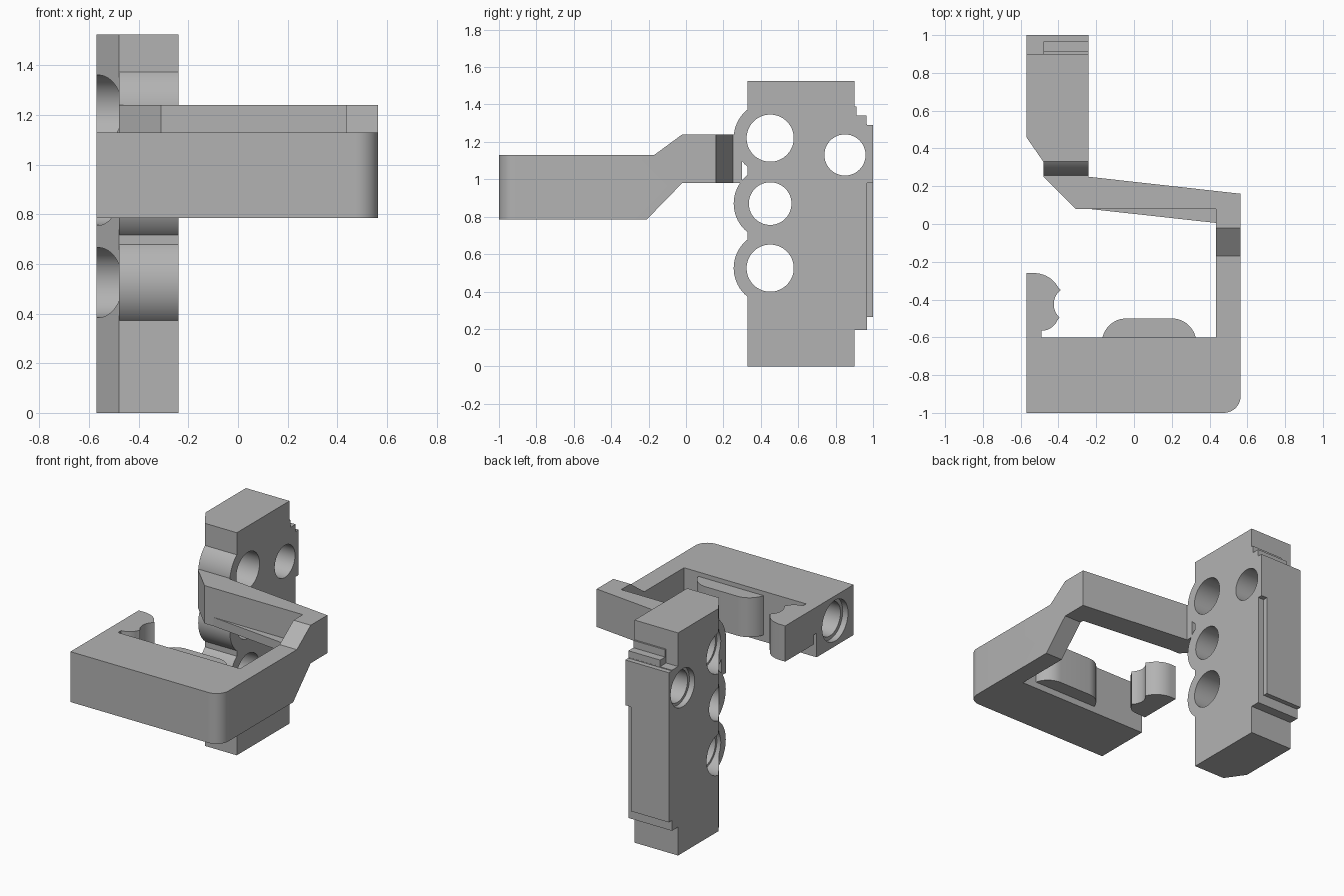
import bpy, bmesh, math
from mathutils import Matrix, Vector

cube = bpy.data.objects.get("Cube")
if cube:
    bpy.data.objects.remove(cube, do_unlink=True)

grey = bpy.data.materials.new("plain grey")
grey.use_nodes = True
grey.diffuse_color = (0.45, 0.45, 0.45, 1)
grey.node_tree.nodes["Principled BSDF"].inputs["Base Color"].default_value = grey.diffuse_color


def finish(name, bm):
    bmesh.ops.recalc_face_normals(bm, faces=bm.faces)
    mesh = bpy.data.meshes.new(name)
    bm.to_mesh(mesh)
    bm.free()
    mesh.materials.append(grey)
    ob = bpy.data.objects.new(name, mesh)
    bpy.context.collection.objects.link(ob)
    return ob


def prism(name, points, low, high, axis="z"):
    """Extrude an outline: (x, y) along z, or (y, z) along x."""
    bm = bmesh.new()
    place = (lambda p: (p[0], p[1], low)) if axis == "z" else (lambda p: (low, p[0], p[1]))
    face = bm.faces.new([bm.verts.new(place(p)) for p in points])
    shift = Vector((0, 0, high - low)) if axis == "z" else Vector((high - low, 0, 0))
    new = bmesh.ops.extrude_face_region(bm, geom=[face])["geom"]
    bmesh.ops.translate(bm, vec=shift, verts=[v for v in new if isinstance(v, bmesh.types.BMVert)])
    return finish(name, bm)


def box(name, x, y, z):
    return prism(name, [(x[0], y[0]), (x[1], y[0]), (x[1], y[1]), (x[0], y[1])], *z)


def rod(name, x, y, z, radius):
    """Cylinder lying along x."""
    bm = bmesh.new()
    turn = Matrix.Translation((sum(x) / 2, y, z)) @ Matrix.Rotation(math.pi / 2, 4, "Y")
    bmesh.ops.create_cone(bm, cap_ends=True, segments=64, radius1=radius, radius2=radius,
                          depth=x[1] - x[0], matrix=turn)
    return finish(name, bm)


def combine(target, tool, operation):
    mod = target.modifiers.new(operation.lower(), "BOOLEAN")
    mod.operation, mod.solver, mod.object = operation, "EXACT", tool
    bpy.context.view_layer.update()
    graph = bpy.context.evaluated_depsgraph_get()
    mesh = bpy.data.meshes.new_from_object(target.evaluated_get(graph))
    target.modifiers.clear()
    target.data = mesh
    bpy.data.objects.remove(tool, do_unlink=True)


def arc(cx, cy, rx, ry, start, end, steps=10):
    angles = [math.radians(start + (end - start) * i / steps) for i in range(steps + 1)]
    return [(cx + rx * math.cos(a), cy + ry * math.sin(a)) for a in angles]


LEFT, RIGHT, STEP = -0.57, -0.24, -0.48

# Upright block with one chamfered edge
block = prism("upright_block", [(STEP, 0.33), (RIGHT, 0.33), (RIGHT, 0.9), (LEFT, 0.9), (LEFT, 0.46)],
              0, 1.525)

# Rounded lobes on the front of the block
lobes = (1.22, 0.87, 0.525)
for z in lobes:
    combine(block, rod("lobe", (STEP, RIGHT), 0.45, z, 0.195), "UNION")

# Stepped plates on the back of the block
plates = [((LEFT, RIGHT), (0.85, 0.967), (0.195, 1.295)),
          ((STEP, RIGHT), (0.85, 0.966), (1.25, 1.34)),
          ((STEP, RIGHT), (0.85, 0.912), (1.3, 1.39)),
          ((LEFT, RIGHT), (0.94, 1.0), (0.98, 1.29)),
          ((LEFT, -0.285), (0.94, 1.0), (0.265, 1.1))]
for x, y, z in plates:
    combine(block, box("back_plate", x, y, z), "UNION")

# Through holes, some with a wider mouth
holes = [(0.45, lobes[0], 0.126, 0.141), (0.45, lobes[1], 0.114, None),
         (0.45, lobes[2], 0.126, 0.141), (0.85, 1.13, 0.11, 0.13)]
for y, z, radius, mouth in holes:
    combine(block, rod("hole", (-0.7, 0), y, z, radius), "DIFFERENCE")
    if mouth:
        combine(block, rod("hole_mouth", (-0.7, -0.45 if y < 0.5 else -0.53), y, z, mouth), "DIFFERENCE")

# Hooked arm: plan outline trimmed by its side profile
plan = [(LEFT, -1)] + arc(0.475, -0.91, 0.09, 0.09, -90, 0) + [
    (0.565, 0.16), (RIGHT, 0.25), (RIGHT, 0.3), (STEP, 0.3), (STEP, 0.25),
    (-0.31, 0.08), (0.435, 0.08), (0.435, -0.6), (LEFT, -0.6)]
side = [(-1.1, 0.785), (-0.21, 0.785), (-0.02, 0.98), (0.4, 0.98),
        (0.4, 1.24), (-0.02, 1.24), (-0.17, 1.13), (-1.1, 1.13)]
arm = prism("hooked_arm", plan, 0.5, 1.5)
combine(arm, prism("arm_profile", side, -0.8, 0.8, "x"), "INTERSECT")

# Bore in the free end of the arm
combine(arm, rod("bore", (-0.7, -0.2), -0.8, 0.96, 0.115), "DIFFERENCE")
combine(arm, rod("bore_mouth", (-0.7, -0.53), -0.8, 0.96, 0.14), "DIFFERENCE")

# Thin tapered shelf along the inside of the back arm
shelf = prism("arm_shelf", [(RIGHT, 0.08), (0.44, 0.005), (0.44, 0.1), (RIGHT, 0.1)], 0.98, 1.04)

# Rounded pad on the inside of the front bar
pad = prism("inner_pad", [(-0.17, -0.61), (0.33, -0.61)]
            + arc(0.2, -0.63, 0.13, 0.13, 15, 90) + arc(-0.04, -0.63, 0.13, 0.13, 90, 165), 0.83, 1.1)

# Grip tooth with a hollowed side, joined to the bar by a neck
tooth = prism("grip_tooth", [(LEFT, -0.26), (LEFT, -0.57), (-0.49, -0.565)]
              + arc(-0.49, -0.48, 0.09, 0.085, -80, -20, 6)
              + arc(-0.32, -0.425, 0.105, 0.1, 225, 130)
              + arc(-0.53, -0.40, 0.145, 0.14, 25, 90), 0.885, 1.13)
neck = box("tooth_neck", (LEFT, -0.49), (-0.61, -0.55), (0.95, 1.13))

for ob in (block, arm, shelf, pad, tooth, neck):
    bpy.ops.object.select_all(action="DESELECT")
    ob.select_set(True)
    bpy.context.view_layer.objects.active = ob
    bpy.ops.object.shade_smooth_by_angle(angle=math.radians(25))
